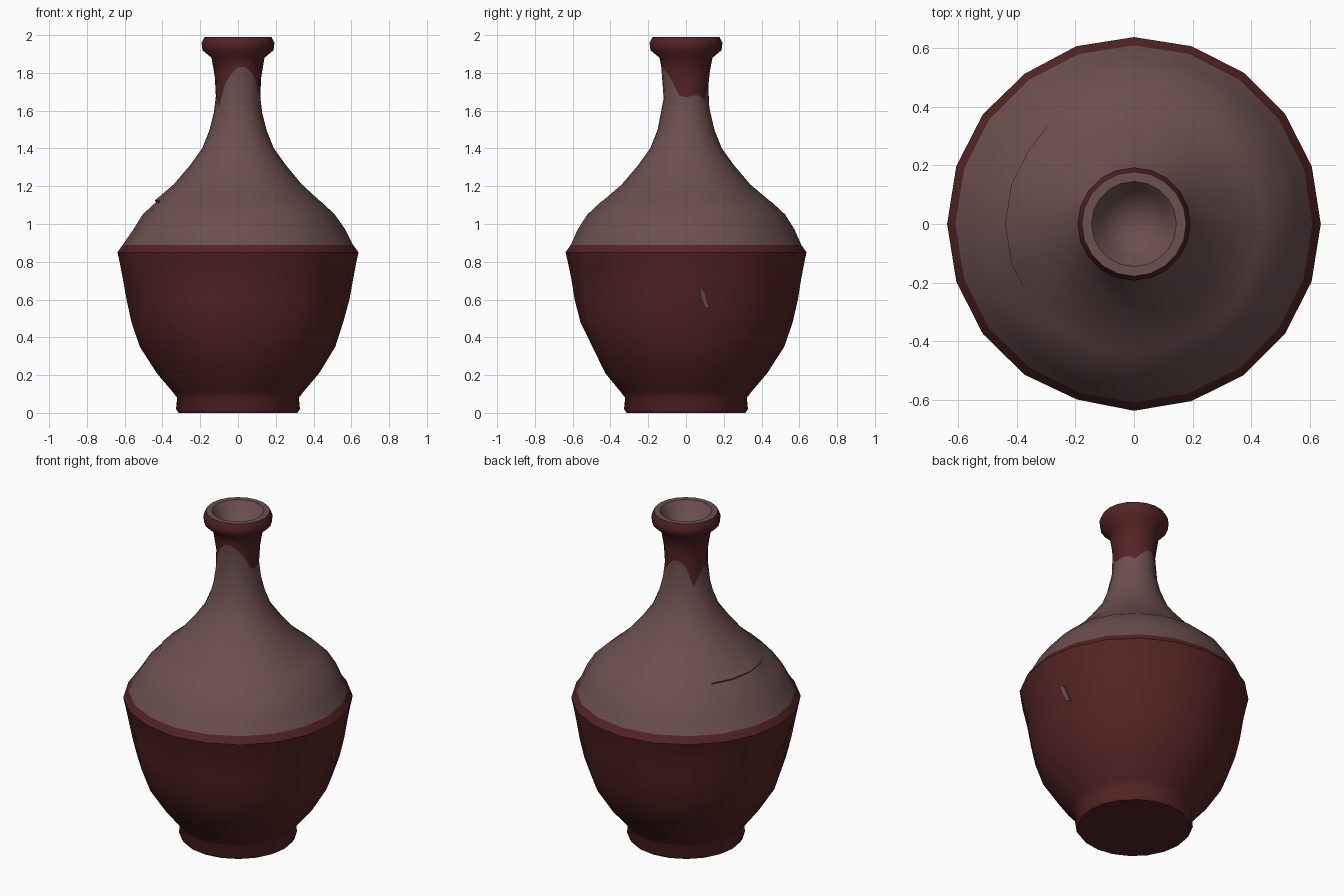
import bpy, bmesh, math

if "Cube" in bpy.data.objects:
    bpy.data.objects.remove(bpy.data.objects["Cube"])

SIDES = 20


def material(name, colour):
    m = bpy.data.materials.new(name)
    m.diffuse_color = (*colour, 1)
    m.use_nodes = True
    m.node_tree.nodes["Principled BSDF"].inputs["Base Color"].default_value = m.diffuse_color
    return m


clay = material("mauve clay", (0.150, 0.080, 0.080))
glaze = material("dark red glaze", (0.089, 0.017, 0.017))

# outline of the vase: radius, height
BODY = [(0.315, 0.0), (0.328, 0.02), (0.322, 0.08), (0.345, 0.11), (0.43, 0.21),
        (0.52, 0.35), (0.565, 0.48), (0.592, 0.60), (0.61, 0.71), (0.625, 0.79),
        (0.638, 0.85), (0.61, 0.89), (0.575, 0.97), (0.525, 1.05), (0.455, 1.115),
        (0.44, 1.125), (0.34, 1.21), (0.255, 1.31), (0.19, 1.40), (0.15, 1.50)]
NECK = [(0.15, 1.50), (0.125, 1.60), (0.115, 1.70), (0.125, 1.80), (0.14, 1.88)]
LIP = [(0.14, 1.88), (0.188, 1.92), (0.193, 1.96), (0.178, 1.99)]
MOUTH = [(0.145, 1.99), (0.115, 1.95), (0.075, 1.90)]

# lower edge of the glaze on the neck, one height per column
DRIP = [1.67, 1.68, 1.68, 1.66, 1.70, 1.73, 1.73, 1.69, 1.58, 1.64,
        1.68, 1.66, 1.62, 1.74, 1.79, 1.83, 1.83, 1.80, 1.75, 1.68]

# worn dents: direction in degrees, height, spread, depth
DENTS = [(250, 0.70, 0.13, 0.03), (290, 0.66, 0.12, 0.025), (270, 0.36, 0.10, 0.025),
         (215, 0.30, 0.13, 0.03), (200, 0.58, 0.12, 0.035), (330, 0.68, 0.10, 0.02),
         (130, 0.72, 0.10, 0.025), (10, 0.45, 0.13, 0.015), (350, 1.05, 0.11, 0.025),
         (240, 1.05, 0.12, 0.02), (285, 1.03, 0.10, 0.015)]


def radius_at(z, line):
    for (r0, z0), (r1, z1) in zip(line, line[1:]):
        if z <= z1:
            return r0 + (r1 - r0) * (z - z0) / (z1 - z0)
    return line[-1][0]


def worn(r, z, a):
    """Radius after the dents and the sunken shard on the left shoulder."""
    for deg, dz, spread, depth in DENTS:
        da = (a - math.radians(deg) + math.pi) % math.tau - math.pi
        d2 = (da * r) ** 2 + (z - dz) ** 2
        r -= depth * math.exp(-d2 / (spread * spread))
    if 0.96 < z < 1.12 and 140 < math.degrees(a) < 205:
        r -= 0.02
    return r


def build_vase():
    bm = bmesh.new()
    rings, kinds = [], []

    def ring(points, kind):
        rings.append([bm.verts.new((r * math.cos(a), r * math.sin(a), z))
                      for r, z, a in points])
        kinds.append(kind)

    angles = [math.tau * i / SIDES for i in range(SIDES)]
    for r, z in BODY:
        ring([(worn(r, z, a) if z > 0.15 else r, z, a) for a in angles],
             0 if z >= 0.89 else 1)
    # neck rings follow the drip line
    for t in (0.5, 1.0, 1.5):
        pts = []
        for a, d in zip(angles, DRIP):
            z = 1.5 + (d - 1.5) * t if t <= 1 else (d + 1.88) / 2
            pts.append((radius_at(z, NECK), z, a))
        ring(pts, 1 if t >= 1 else 0)
    for r, z in LIP:
        ring([(r, z, a) for a in angles], 0 if z == 1.99 else 1)
    for r, z in MOUTH:
        ring([(r, z, a) for a in angles], 0)

    for j in range(len(rings) - 1):
        lo, hi = rings[j], rings[j + 1]
        for i in range(SIDES):
            k = (i + 1) % SIDES
            f = bm.faces.new((lo[i], lo[k], hi[k], hi[i]))
            f.material_index = kinds[j]
    foot = bm.faces.new(rings[0][::-1])
    foot.material_index = 1
    # floor of the mouth
    centre = bm.verts.new((0, 0, 1.88))
    for i in range(SIDES):
        bm.faces.new((rings[-1][i], rings[-1][(i + 1) % SIDES], centre))
    return bm


def add_object(name, bm, mats):
    bmesh.ops.recalc_face_normals(bm, faces=bm.faces)
    me = bpy.data.meshes.new(name)
    bm.to_mesh(me)
    bm.free()
    ob = bpy.data.objects.new(name, me)
    bpy.context.collection.objects.link(ob)
    for m in mats:
        me.materials.append(m)
    bpy.ops.object.select_all(action='DESELECT')
    ob.select_set(True)
    bpy.context.view_layer.objects.active = ob
    bpy.ops.object.shade_smooth_by_angle(angle=math.radians(45))
    return ob


add_object("vase", build_vase(), [clay, glaze])

# bare clay chip on the right side of the belly
chip = bmesh.new()
outline = []
for y, z in [(0.07, 0.67), (0.10, 0.64), (0.125, 0.55), (0.10, 0.56), (0.08, 0.61)]:
    r = radius_at(z, BODY) + 0.002
    outline.append((math.sqrt(r * r - y * y), y, z))
front = [chip.verts.new(p) for p in outline]
back = [chip.verts.new((x - 0.009, y, z)) for x, y, z in outline]
chip.faces.new(front)
chip.faces.new(back[::-1])
for i in range(5):
    k = (i + 1) % 5
    chip.faces.new((front[i], back[i], back[k], front[k]))
add_object("bare_chip", chip, [clay])
